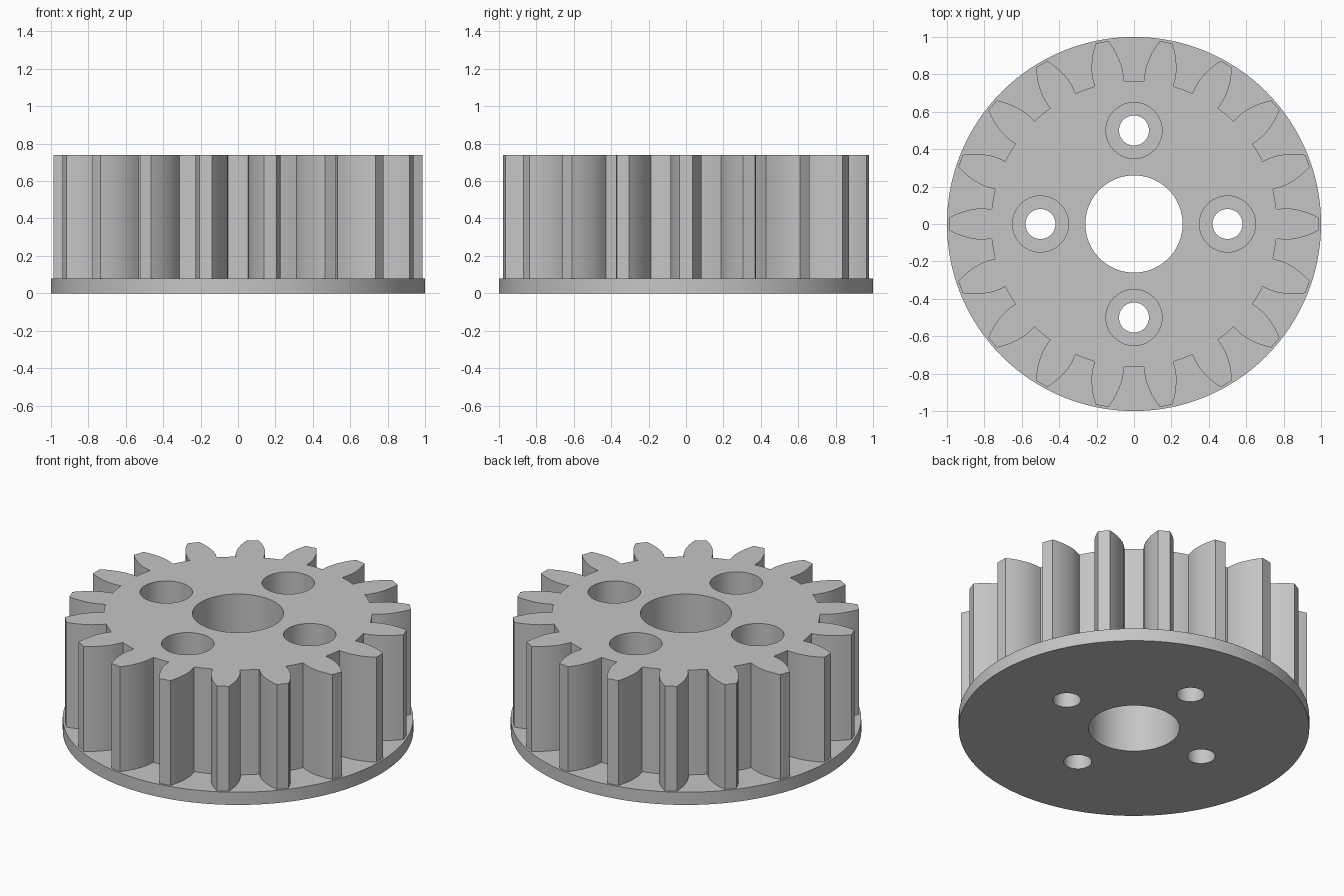
import bpy
import bmesh
from math import sin, cos, pi, radians

if "Cube" in bpy.data.objects:
    bpy.data.objects.remove(bpy.data.objects["Cube"], do_unlink=True)

TEETH = 18
HEIGHT = 0.74
PLATE = 0.08
ROOT = 0.765
BORE_FLOOR = 0.15

metal = bpy.data.materials.new("light_grey")
metal.use_nodes = True
grey = (0.56, 0.56, 0.56, 1)
metal.diffuse_color = grey
metal.node_tree.nodes["Principled BSDF"].inputs["Base Color"].default_value = grey


def prism(name, outline, z0, z1):
    """Extrude a closed outline between two heights."""
    bm = bmesh.new()
    face = bm.faces.new([bm.verts.new((x, y, z0)) for x, y in outline])
    top = bmesh.ops.extrude_face_region(bm, geom=[face])["geom"]
    verts = [g for g in top if isinstance(g, bmesh.types.BMVert)]
    bmesh.ops.translate(bm, verts=verts, vec=(0, 0, z1 - z0))
    bmesh.ops.recalc_face_normals(bm, faces=bm.faces)
    mesh = bpy.data.meshes.new(name)
    bm.to_mesh(mesh)
    bm.free()
    mesh.materials.append(metal)
    obj = bpy.data.objects.new(name, mesh)
    bpy.context.collection.objects.link(obj)
    return obj


def circle(radius, cx=0, cy=0, n=64):
    return [(cx + radius * cos(2 * pi * i / n), cy + radius * sin(2 * pi * i / n))
            for i in range(n)]


def combine(target, other, operation):
    """Apply a boolean and remove the helper object."""
    other.hide_render = True
    mod = target.modifiers.new(operation.lower(), 'BOOLEAN')
    mod.operation = operation
    mod.solver = 'EXACT'
    mod.object = other
    bpy.context.view_layer.objects.active = target
    bpy.ops.object.modifier_apply(modifier=mod.name)
    bpy.data.objects.remove(other, do_unlink=True)


# Tooth flank: distance from the centre, half width
flank = [(0.761, 0.079), (0.80, 0.083), (0.84, 0.082), (0.88, 0.075),
         (0.92, 0.064), (0.955, 0.05), (0.987, 0.034)]
tooth = [(r, -w) for r, w in flank] + [(r, w) for r, w in reversed(flank)]
# Valley floor after each tooth
tooth += [(ROOT * cos(radians(a)), ROOT * sin(radians(a))) for a in (8, 10, 12)]

outline = []
for i in range(TEETH):
    c, s = cos(2 * pi * i / TEETH), sin(2 * pi * i / TEETH)
    outline += [(x * c - y * s, x * s + y * c) for x, y in tooth]

# Toothed body on a round flange
gear = prism("gear_body", outline, PLATE / 2, HEIGHT)
combine(gear, prism("flange", circle(1, n=128), 0, PLATE), 'UNION')

# Central bore
combine(gear, prism("bore_cutter", circle(0.26), -0.1, 1), 'DIFFERENCE')

# Four stepped screw holes
for cx, cy in ((0.5, 0), (-0.5, 0), (0, 0.5), (0, -0.5)):
    combine(gear, prism("screw_cutter", circle(0.08, cx, cy, 48), -0.1, 1), 'DIFFERENCE')
    combine(gear, prism("head_cutter", circle(0.15, cx, cy, 48), BORE_FLOOR, 1), 'DIFFERENCE')

# Smooth curved walls, crisp rims
bpy.ops.object.select_all(action='DESELECT')
gear.select_set(True)
bpy.context.view_layer.objects.active = gear
bpy.ops.object.shade_smooth_by_angle(angle=radians(20))
